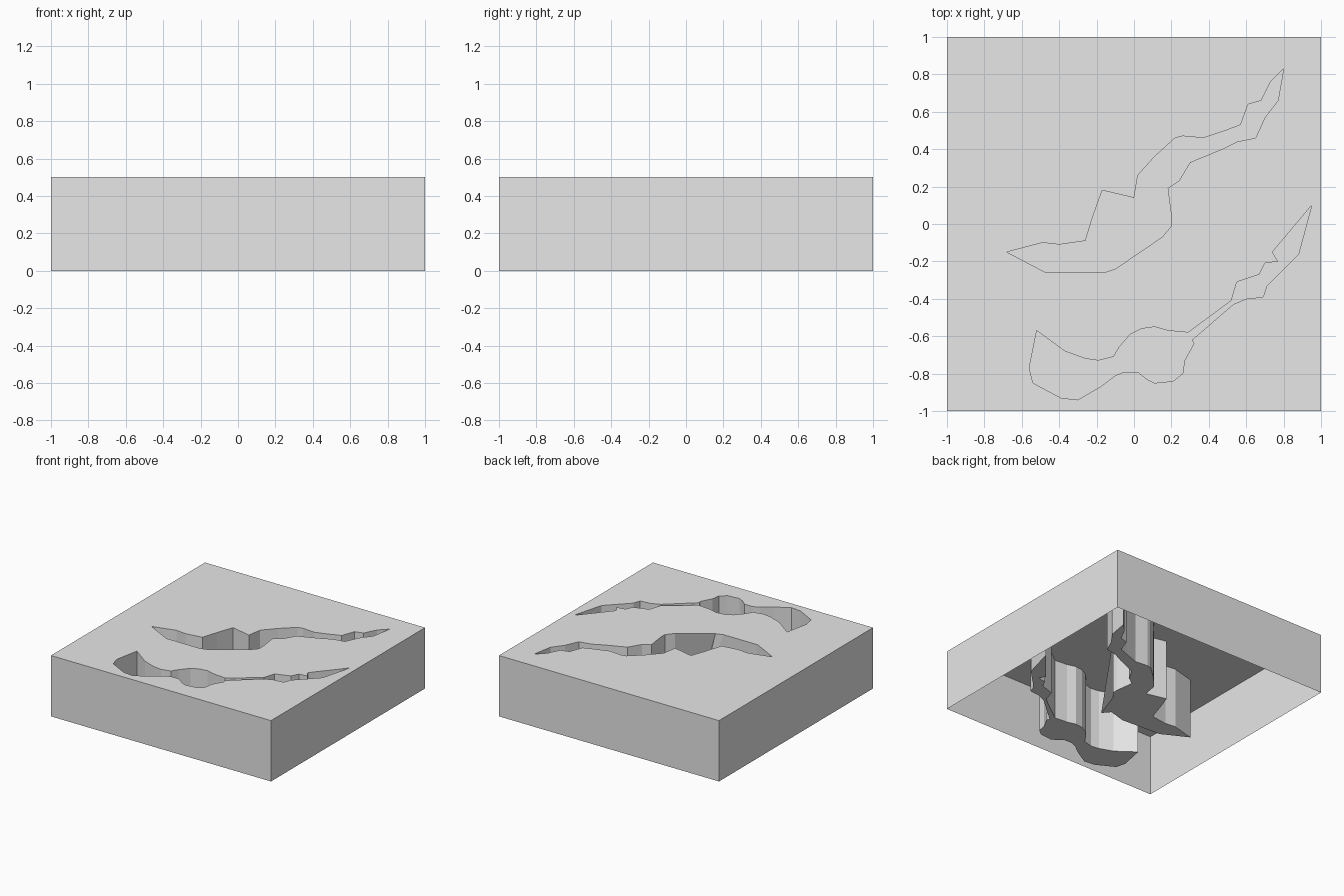
import bpy
import bmesh

default_cube = bpy.data.objects.get("Cube")
if default_cube:
    bpy.data.objects.remove(default_cube, do_unlink=True)

HEIGHT = 0.5

# Outlines of the two winding pockets, in hundredths of a unit
rear_outline = [
    (-68, -15), (-49, -10), (-40, -11), (-26, -9), (-22, 4), (-17, 18),
    (0, 14), (2, 26), (11, 36), (22, 46), (26, 47), (37, 46), (49, 50),
    (57, 53), (61, 64), (68, 66), (73, 76), (80, 83), (77, 66), (70, 57),
    (65, 46), (55, 44), (47, 40), (30, 33), (24, 23), (18, 19), (20, 4),
    (20, -1), (15, -7), (-10, -24), (-16, -26), (-24, -26), (-47, -26)]
front_outline = [
    (-52, -57), (-37, -68), (-26, -72), (-19, -73), (-11, -71), (-8, -66),
    (-2, -59), (4, -56), (11, -55), (18, -57), (29, -58), (52, -41),
    (55, -31), (67, -27), (70, -21), (77, -20), (74, -15), (95, 10),
    (88, -16), (71, -33), (69, -39), (60, -40), (53, -43), (31, -62),
    (32, -64), (27, -73), (26, -80), (21, -84), (11, -85), (7, -83),
    (2, -79), (-5, -79), (-10, -81), (-18, -87), (-30, -94), (-39, -93),
    (-54, -85), (-56, -77)]
square_outline = [(-100, -100), (100, -100), (100, 100), (-100, 100)]

# Corners of the rear pocket whose floor is pushed out under the top
floor_shift = {(-10, -24): (7, -30), (-16, -26): (2, -24),
               (-24, -26): (-12, -28)}


def add_ring(bm, outline, z):
    """Closed loop of vertices at one height."""
    return [bm.verts.new((x / 100, y / 100, z)) for x, y in outline]


def add_walls(bm, upper, lower):
    """Bridge two matching rings with flat quads; return the upper edges."""
    edges = []
    for i in range(len(upper)):
        j = (i + 1) % len(upper)
        bm.faces.new((upper[i], upper[j], lower[j], lower[i]))
        edges.append(bm.edges.get((upper[i], upper[j])))
    return edges


def make_object(name, bm, material):
    mesh = bpy.data.meshes.new(name)
    bm.to_mesh(mesh)
    bm.free()
    mesh.materials.append(material)
    obj = bpy.data.objects.new(name, mesh)
    bpy.context.collection.objects.link(obj)
    return obj


grey = bpy.data.materials.new("plain_grey")
grey.use_nodes = True
colour = (0.8, 0.8, 0.8, 1.0)
grey.diffuse_color = colour
grey.node_tree.nodes["Principled BSDF"].inputs["Base Color"].default_value = colour

# Hollow slab, open underneath, with pockets sunk to the ground
bm = bmesh.new()
rim_edges = add_walls(bm, add_ring(bm, square_outline, HEIGHT),
                      add_ring(bm, square_outline, 0))
for outline in (rear_outline, front_outline):
    floor_outline = [floor_shift.get(point, point) for point in outline]
    floor = add_ring(bm, floor_outline, 0)
    rim_edges += add_walls(bm, add_ring(bm, outline, HEIGHT), floor)
    bm.faces.new(floor)

# Top sheet with the pocket mouths left open
bmesh.ops.triangle_fill(bm, use_beauty=True, use_dissolve=False, edges=rim_edges)
bmesh.ops.recalc_face_normals(bm, faces=bm.faces)
bm.normal_update()
top = max(bm.faces, key=lambda f: f.calc_center_median().z)
if top.normal.z < 0:
    bmesh.ops.reverse_faces(bm, faces=bm.faces)
make_object("slab_with_pockets", bm, grey)
